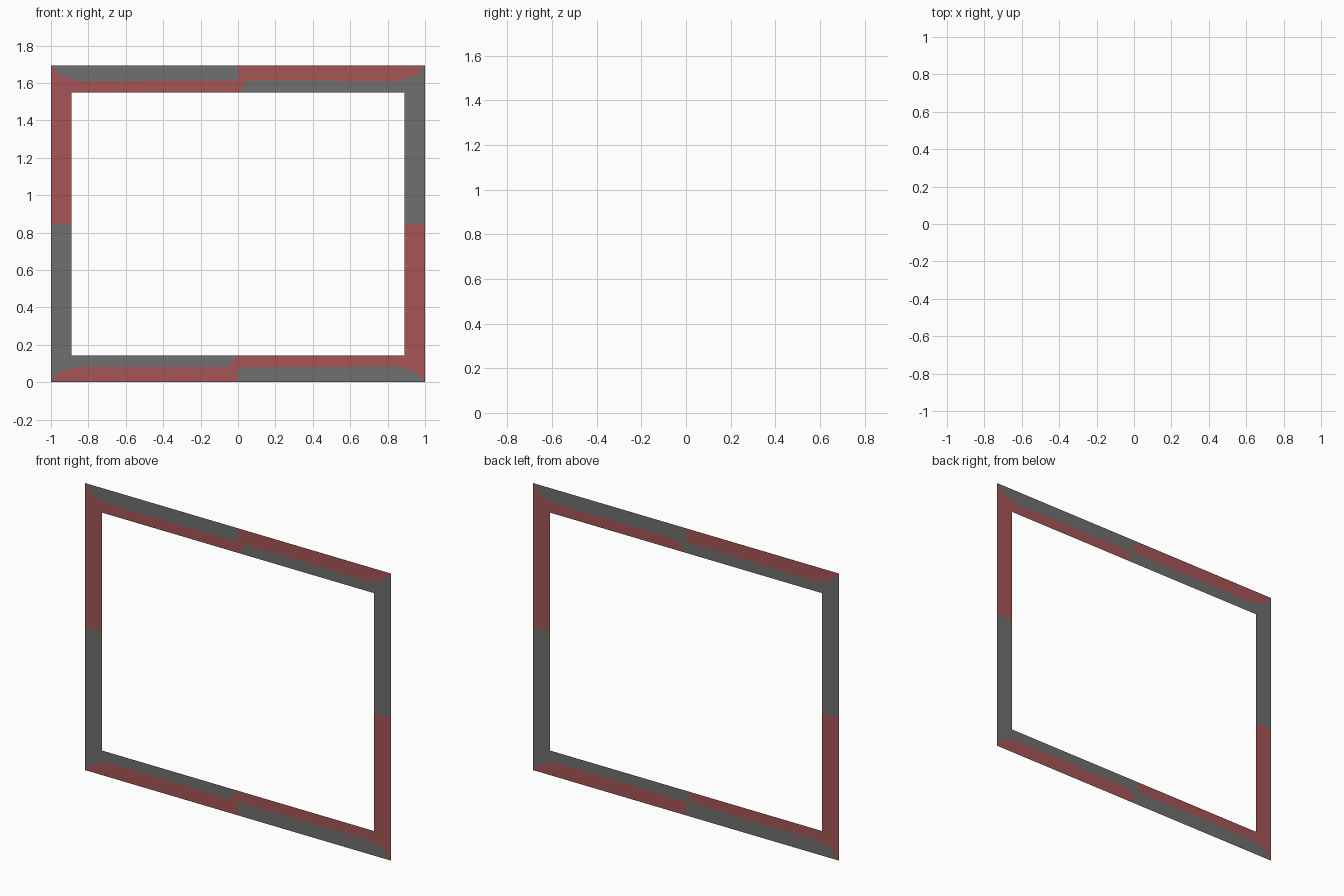
import bpy, bmesh

if "Cube" in bpy.data.objects:
    bpy.data.objects.remove(bpy.data.objects["Cube"])

# Paper-thin frame: a red and a grey sheet that weave through each other,
# so each patch shows one colour in front and the other behind.
W, H = 1.0, 0.847          # outer half sizes
IW, IH = 0.89, 0.703       # opening half sizes
D = 0.001                  # half gap between the sheets
SEAM = [(1.0, 0.847), (0.965, 0.805), (0.92, 0.782), (0.84, 0.763), (0.5, 0.765)]


def corner(bm, sx, sz, sheet):
    # the two diagonal corners have a small notch where the bars meet
    same = sx == sz
    end = [(0.045, 0.765), (0.01, IH), (0, IH)] if same else [(0, 0.768)]
    seam = SEAM + end
    outer = [(0, H)] + seam[::-1]
    start = [(0.01, IH)] if same else [(0, IH)]
    inner = start + [(IW, IH), (IW, 0), (W, 0)] + (seam[:-2] if same else seam)
    for points, red_front in ((outer, same), (inner, not same)):
        in_front = red_front == (sheet == "red")
        y = -D if in_front else D
        f = bm.faces.new([bm.verts.new((sx * px, y, H + sz * pz)) for px, pz in points])
        f.normal_update()
        if (f.normal.y < 0) != in_front:
            f.normal_flip()


def build_sheet(sheet, colour):
    bm = bmesh.new()
    for sx in (1, -1):
        for sz in (1, -1):
            corner(bm, sx, sz, sheet)
    bmesh.ops.triangulate(bm, faces=bm.faces[:])
    mesh = bpy.data.meshes.new(sheet + "_frame_sheet")
    bm.to_mesh(mesh)
    bm.free()
    mat = bpy.data.materials.new(sheet + "_paint")
    mat.diffuse_color = colour
    mat.use_nodes = True
    mat.node_tree.nodes["Principled BSDF"].inputs["Base Color"].default_value = mat.diffuse_color
    mesh.materials.append(mat)
    bpy.context.collection.objects.link(bpy.data.objects.new(mesh.name, mesh))


build_sheet("red", (0.38, 0.09, 0.09, 1))
build_sheet("grey", (0.16, 0.16, 0.16, 1))
